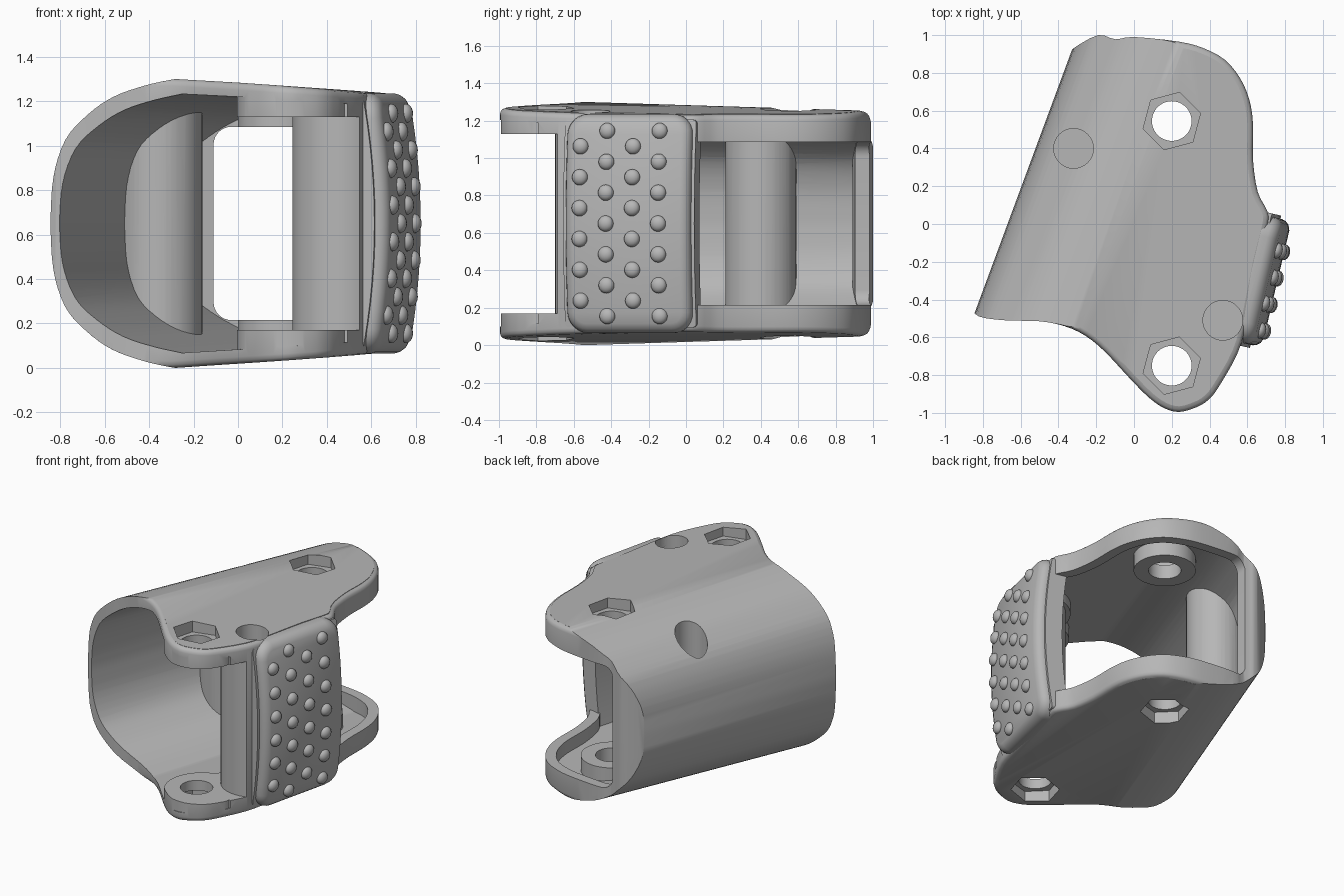
import bpy, bmesh, math
from mathutils import Vector, Matrix

cube = bpy.data.objects.get("Cube")
if cube:
    bpy.data.objects.remove(cube, do_unlink=True)

grey = bpy.data.materials.new("grey_plastic")
grey.use_nodes = True
grey.diffuse_color = (0.47, 0.47, 0.47, 1)
grey.node_tree.nodes["Principled BSDF"].inputs["Base Color"].default_value = grey.diffuse_color

MID = 0.65                           # mid height of the symmetric part
AXIS = Vector((0.347, 0.938))        # direction the shell runs along
SIDE = Vector((0.938, -0.347))       # direction across the shell


def make(name, bm):
    bmesh.ops.recalc_face_normals(bm, faces=bm.faces)
    mesh = bpy.data.meshes.new(name)
    bm.to_mesh(mesh)
    bm.free()
    mesh.materials.append(grey)
    obj = bpy.data.objects.new(name, mesh)
    bpy.context.collection.objects.link(obj)
    return obj


def loft(name, rings, strip_caps=False):
    bm = bmesh.new()
    loops = [[bm.verts.new(p) for p in ring] for ring in rings]
    n = len(loops[0])
    for a, b in zip(loops, loops[1:]):
        for i in range(n):
            j = (i + 1) % n
            bm.faces.new((a[i], a[j], b[j], b[i]))
    for cap in (loops[0], loops[-1]):
        if strip_caps:
            for i in range(n // 2 - 1):
                bm.faces.new((cap[i], cap[i + 1], cap[n - 2 - i], cap[n - 1 - i]))
        else:
            bm.faces.new(cap)
    return make(name, bm)


def prism(name, pts, low, high):
    return loft(name, [[(x, y, z) for x, y in pts] for z in (low, high)])


def rod(name, center, radius, low, high, sides=48, turn=0.0):
    angles = [turn + math.tau * i / sides for i in range(sides)]
    pts = [(center[0] + radius * math.cos(a), center[1] + radius * math.sin(a)) for a in angles]
    return prism(name, pts, low, high)


def combine(obj, tool, operation):
    mod = obj.modifiers.new("cut", "BOOLEAN")
    mod.operation = operation
    mod.solver = "EXACT"
    mod.object = tool
    bpy.context.view_layer.objects.active = obj
    bpy.ops.object.modifier_apply(modifier=mod.name)
    bpy.data.objects.remove(tool, do_unlink=True)


def spline(pts, steps):
    pts = [Vector(p) for p in pts]
    out = []
    for i in range(len(pts) - 1):
        p, q = pts[i], pts[i + 1]
        before = pts[i - 1] if i else p
        after = pts[i + 2] if i + 2 < len(pts) else q
        for k in range(steps):
            t = k / steps
            out.append(p + 0.5 * t * ((q - before) + t * (2 * before - 5 * p + 4 * q - after
                       + t * (3 * (p - q) + after - before))))
    return out + [pts[-1]]


# Shell section: round on the left, straight and open on the right
ARC = spline([(-.628, 0), (-.613, .2), (-.555, .375), (-.455, .49),
              (-.345, .57), (-.21, .62), (-.075, .65)], 4)


def taper(v):
    return 1 - 0.045 * (v + 0.6)


def half_height(u, v):
    return (MID - 0.063 * max(0, u + 0.075)) * taper(v)


def shell_solid(name, reach, shift, shrink):
    half = [(u + shift, h * shrink) for u, h in ARC]
    half.append((reach, half_height(reach, -0.6) * shrink))
    section = half + [(u, -h) for u, h in reversed(half[1:])]
    rings = []
    for v in (-reach, reach):
        ring = []
        for u, h in section:
            p = SIDE * u + AXIS * v
            ring.append((p.x, p.y, MID + h * taper(v)))
        rings.append(ring)
    return loft(name, rings)


# Plan outline, front left to back left, with inward directions
outline = spline([(-.87, -.44), (-.82, -.49), (-.68, -.51), (-.5, -.515), (-.37, -.54),
                  (-.26, -.59), (-.155, -.675), (-.02, -.82), (.08, -.92), (.16, -.975),
                  (.24, -.995), (.33, -.97), (.395, -.93), (.45, -.86), (.55, -.68),
                  (.6, -.5), (.66, -.2), (.71, 0), (.705, .07), (.655, .17), (.63, .34),
                  (.63, .53), (.61, .66), (.56, .775), (.48, .87), (.37, .93), (.24, .965),
                  (0, .99), (-.1, .978), (-.19, 1), (-.32, .93), (-.36, .88)], 3)
outline = [Vector((-1.1, -.4))] + outline + [Vector((-.6, .88))]
count = len(outline)
inward = []
for i in range(count):
    t = (outline[(i + 1) % count] - outline[i - 1]).normalized()
    inward.append(Vector((-t.y, t.x)))


def outline_ring(inset, drop, sign, flat=None):
    ring = []
    for p, n in zip(outline, inward):
        u, v = p.dot(SIDE), p.dot(AXIS)
        q = p + n * inset * min(1, max(0, (u + 0.4) / 0.3))
        h = flat or half_height(u, v) - drop
        ring.append((q.x, q.y, MID + sign * h))
    return ring


# Outer body with rounded rims
STEPS = [(.03, 0, 1), (.03, 0, None), (.014, .006, None), (.005, .015, None), (0, .032, None)]
rings = [outline_ring(i, d, -1, f) for i, d, f in STEPS]
rings += [outline_ring(i, d, 1, f) for i, d, f in reversed(STEPS)]
body = shell_solid("bracket_body", 1.4, 0, 1)
combine(body, loft("plan_cutter", rings), "INTERSECT")

# Cavity that leaves the lips, bosses and posts standing
FRONT_BOLT, REAR_BOLT = (.2, -.75), (.2, .545)
LEFT_PIN, RIGHT_PIN = (-.32, .4), (.47, -.51)
rear = [p + n * .07 for p, n in zip(outline, inward) if p.y > .04 and p.x > -.08]
plan = [(-1.6, -1.6), (1.3, -1.6), (1, -.02)] + [tuple(p) for p in rear] + [(-.2, .89), (-1.6, .89)]
cavity = shell_solid("cavity", 2, .045, .895)
combine(cavity, prism("cavity_plan", plan, -1, 3), "INTERSECT")
for center, radius in (((-.35, .4), .19), ((.47, -.475), .225)):
    combine(cavity, rod("post", center, radius, -1, 3), "DIFFERENCE")
for center, radius, gap in (((.24, -.745), .245, .48), (RIGHT_PIN, .28, .48), (REAR_BOLT, .2, .425)):
    combine(cavity, rod("upper_boss", center, radius, MID + gap, 3), "DIFFERENCE")
    combine(cavity, rod("lower_boss", center, radius, -1, MID - gap), "DIFFERENCE")
combine(body, cavity, "DIFFERENCE")

# Opening with rounded corners through the rear and the right side
corner = .08
arch = [(2, MID - .435), (2, MID + .435)]
for i in range(9):
    a = math.pi / 2 * (1 + i / 8)
    arch.append((-.11 + corner + corner * math.cos(a), MID + .435 - corner + corner * math.sin(a)))
arch += [(x, 2 * MID - z) for x, z in reversed(arch[2:])]
combine(body, loft("opening", [[(x, y, z) for x, z in arch] for y in (.03, 2)]), "DIFFERENCE")

# Bolt holes and hexagonal nut recesses
for bolt, floor in ((FRONT_BOLT, .55), (REAR_BOLT, .535)):
    combine(body, rod("bolt_hole", bolt, .105, -1, 3), "DIFFERENCE")
    turn = math.radians(15)
    combine(body, rod("upper_nut", bolt, .157, MID + floor, 3, 6, turn), "DIFFERENCE")
    combine(body, rod("lower_nut", bolt, .157, -1, MID - floor, 6, turn), "DIFFERENCE")

# Grip frame: slanted in plan and bulging at mid height
ALONG = Vector((.23, .973))
OUT = Vector((.973, -.23))


def grip_point(s, z, t):
    p = Vector((.755, -.32)) + ALONG * s + OUT * (t - .055 * (z / .58) ** 2)
    return (p.x, p.y, MID + z)


def grip_ring(half_s, half_z, radius, t):
    right = []
    for k in range(7):
        a = math.pi / 2 * (k / 6 - 1)
        right.append((half_s - radius + radius * math.cos(a), radius - half_z + radius * math.sin(a)))
    straight = half_z - radius
    right += [(half_s, straight * (k / 6 - 1)) for k in range(1, 6)] + [(half_s, 0)]
    right += [(s, -z) for s, z in reversed(right[:-1])]
    full = right + [(-s, z) for s, z in reversed(right)]
    return [grip_point(s, z, t) for s, z in full]


pad = loft("grip_pad", [grip_ring(.343 - i, .585 - i, .11 - i, t) for i, t in
                        ((0, -.09), (0, -.05), (.006, -.03), (.022, -.011), (.05, 0))], True)
panel = loft("grip_backing", [grip_ring(.36, .555, .02, t) for t in (-.18, -.06)], True)

# Blind pin holes
for part, pin in ((body, LEFT_PIN), (body, RIGHT_PIN), (pad, RIGHT_PIN), (panel, RIGHT_PIN)):
    combine(part, rod("pin_hole", pin, .105, .4, 3), "DIFFERENCE")

# Grip studs in staggered columns
bm = bmesh.new()
spin = Matrix.Rotation(math.atan2(OUT.y, OUT.x), 4, "Z")
for column, y in enumerate((-.57, -.43, -.29, -.15)):
    rows = 6 + column % 2
    for row in range(rows):
        z = .165 * (row - (rows - 1) / 2)
        place = Matrix.Translation(grip_point((y + .32) / ALONG.y, z, 0))
        bmesh.ops.create_uvsphere(bm, u_segments=16, v_segments=10, radius=1,
                                  matrix=place @ spin @ Matrix.Diagonal((.031, .043, .043, 1)))
studs = make("grip_studs", bm)

for obj in (body, pad, panel, studs):
    bpy.ops.object.select_all(action="DESELECT")
    obj.select_set(True)
    bpy.context.view_layer.objects.active = obj
    bpy.ops.object.shade_smooth_by_angle(angle=math.radians(32))
